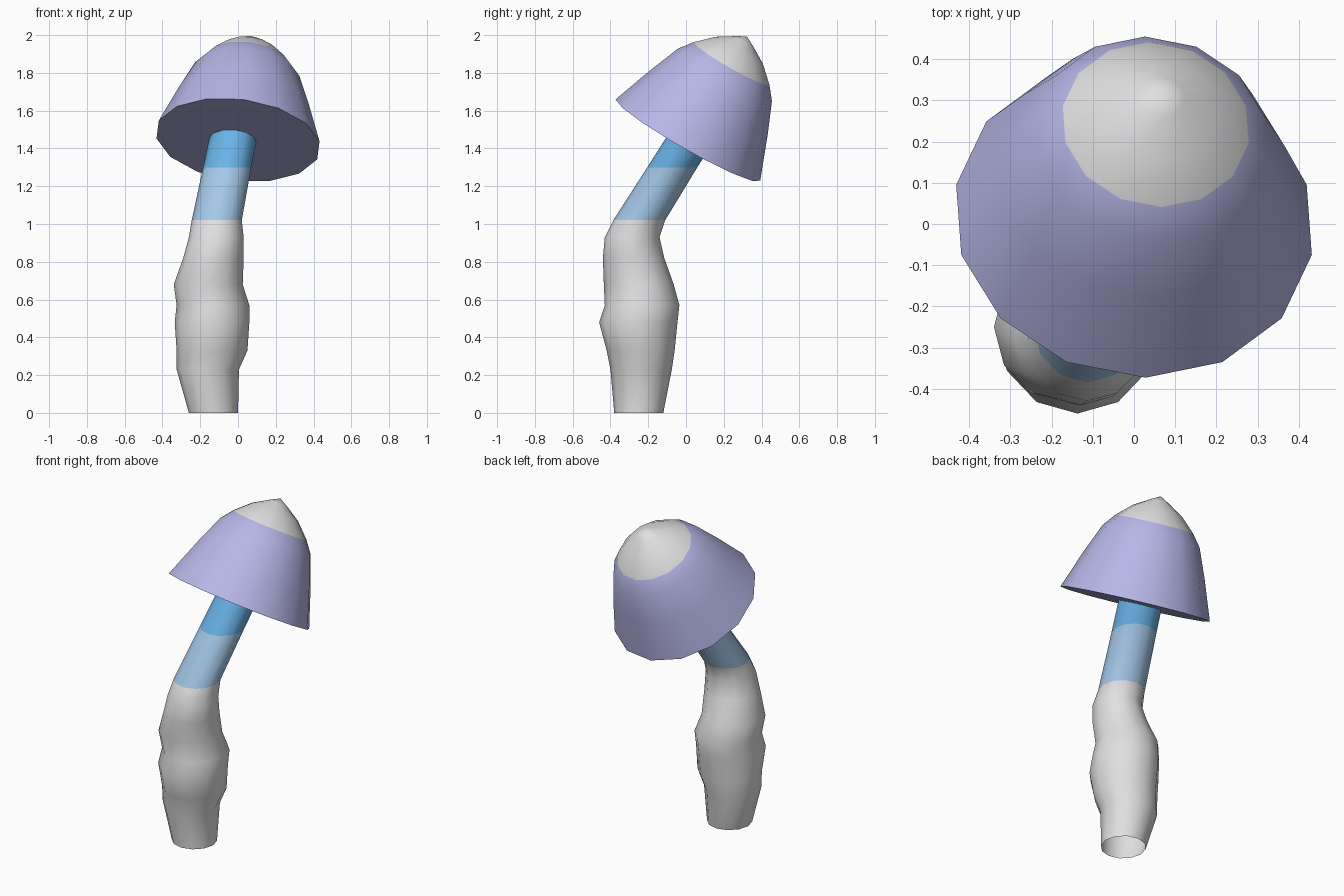
import bpy
import bmesh
from math import sin, cos, pi
from mathutils import Vector

cube = bpy.data.objects.get("Cube")
if cube:
    bpy.data.objects.remove(cube, do_unlink=True)


def material(name, rgb):
    mat = bpy.data.materials.new(name)
    mat.use_nodes = True
    color = (*rgb, 1)
    mat.diffuse_color = color
    mat.node_tree.nodes["Principled BSDF"].inputs["Base Color"].default_value = color
    return mat


pale_grey = material("pale grey", (0.75, 0.75, 0.76))
lilac = material("lilac", (0.48, 0.48, 0.82))
light_blue = material("light blue", (0.38, 0.59, 0.82))
sky_blue = material("sky blue", (0.14, 0.45, 0.8))


def loft(name, rings, bands, materials, tip=None, base=False):
    """Skin rings of points; bands gives the material slot of each band."""
    bm = bmesh.new()
    loops = [[bm.verts.new(p) for p in ring] for ring in rings]
    count = len(loops[0])
    for lower, upper, slot in zip(loops, loops[1:], bands):
        for i in range(count):
            j = (i + 1) % count
            bm.faces.new((lower[i], lower[j], upper[j], upper[i])).material_index = slot
    if tip is not None:
        top = bm.verts.new(tip)
        for i in range(count):
            face = bm.faces.new((loops[-1][i], loops[-1][(i + 1) % count], top))
            face.material_index = bands[-1]
    if base:
        bm.faces.new(loops[0][::-1])
    mesh = bpy.data.meshes.new(name)
    bm.to_mesh(mesh)
    bm.free()
    for mat in materials:
        mesh.materials.append(mat)
    obj = bpy.data.objects.new(name, mesh)
    bpy.context.collection.objects.link(obj)
    bpy.ops.object.select_all(action="DESELECT")
    obj.select_set(True)
    bpy.context.view_layer.objects.active = obj
    bpy.ops.object.shade_smooth_by_angle(angle=pi / 3)
    return obj


def ring(center, u, v, sides, start=-pi / 2):
    angles = [start + 2 * pi * i / sides for i in range(sides)]
    return [Vector(center) + u * cos(a) + v * sin(a) for a in angles]


# Lumpy stem, open at the foot: height, x limits, y limits
stem_levels = [
    (0.00, -0.26, 0.00, -0.38, -0.12),
    (0.23, -0.325, 0.005, -0.40, -0.075),
    (0.33, -0.325, 0.05, -0.42, -0.06),
    (0.48, -0.335, 0.06, -0.46, -0.045),
    (0.57, -0.325, 0.06, -0.43, -0.035),
    (0.68, -0.34, 0.025, -0.435, -0.065),
    (0.82, -0.29, 0.03, -0.44, -0.115),
    (0.93, -0.26, 0.03, -0.43, -0.14),
    (1.02, -0.245, 0.02, -0.385, -0.11),
    (1.30, -0.185, 0.07, -0.205, 0.06),
    (1.56, -0.13, 0.12, -0.04, 0.225),
]
stem_rings = []
for z, x0, x1, y0, y1 in stem_levels:
    center = ((x0 + x1) / 2, (y0 + y1) / 2, z)
    stem_rings.append(ring(center, Vector(((x1 - x0) / 2, 0, 0)),
                           Vector((0, (y1 - y0) / 2, 0)), 12))
loft("stem", stem_rings, [0] * 8 + [1, 2], [pale_grey, light_blue, sky_blue])

# Tilted bell cap with a flat underside: height along axis, radius
axis = Vector((0.13, 0.57, 1)).normalized()
side = Vector((0, 1, 0)).cross(axis).normalized()
back = axis.cross(side)
hub = Vector((0, 0.01, 1.445))
cap_profile = [(0, 0.44), (0.23, 0.355), (0.40, 0.285), (0.47, 0.23),
               (0.55, 0.145), (0.605, 0.055)]
cap_rings = [ring(hub + axis * h, side * r, back * r, 14) for h, r in cap_profile]
loft("cap", cap_rings, [0, 0, 0, 1, 1], [lilac, pale_grey],
     tip=hub + axis * 0.635, base=True)
